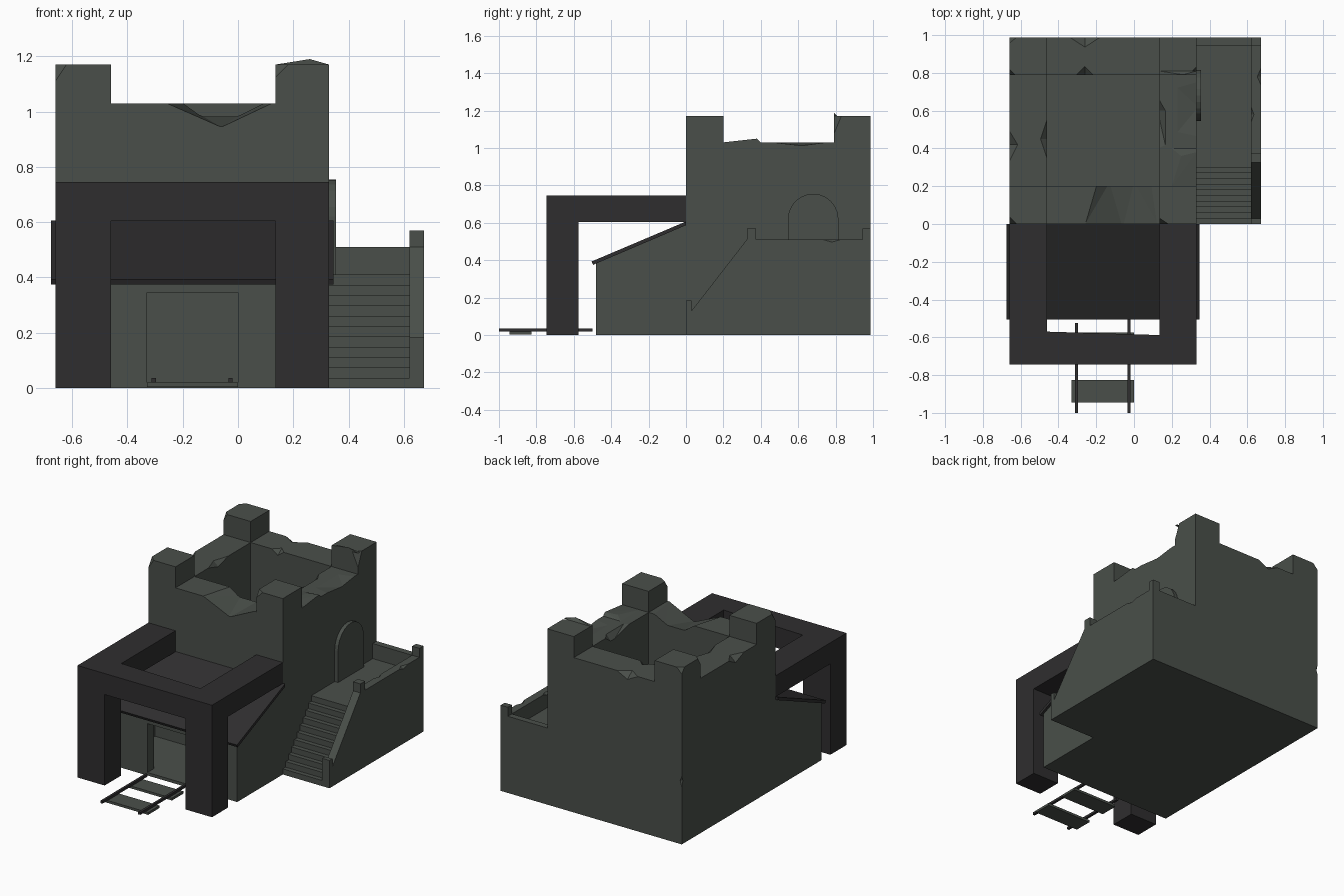
import bpy, bmesh
from mathutils import Vector

old = bpy.data.objects.get("Cube")
if old:
    bpy.data.objects.remove(old, do_unlink=True)


def material(name, colour):
    m = bpy.data.materials.new(name)
    m.use_nodes = True
    m.diffuse_color = (*colour, 1)
    m.node_tree.nodes["Principled BSDF"].inputs["Base Color"].default_value = (*colour, 1)
    return m


STONE = material("grey_green_stone", (0.068, 0.078, 0.068))
DARK = material("charcoal_wood", (0.028, 0.027, 0.028))


def finish(name, bm, mat):
    bmesh.ops.recalc_face_normals(bm, faces=bm.faces)
    me = bpy.data.meshes.new(name)
    bm.to_mesh(me)
    bm.free()
    ob = bpy.data.objects.new(name, me)
    bpy.context.collection.objects.link(ob)
    me.materials.append(mat)
    return ob


def prism(name, profile, axis, a, b, mat=STONE):
    """Extrude a (y, z) profile along x, or an (x, z) profile along y."""
    bm = bmesh.new()
    place = (lambda u, v: (a, u, v)) if axis == "x" else (lambda u, v: (u, a, v))
    face = bm.faces.new([bm.verts.new(place(u, v)) for u, v in profile])
    ext = bmesh.ops.extrude_face_region(bm, geom=[face])["geom"]
    move = Vector((b - a, 0, 0)) if axis == "x" else Vector((0, b - a, 0))
    bmesh.ops.translate(bm, vec=move, verts=[v for v in ext if isinstance(v, bmesh.types.BMVert)])
    return finish(name, bm, mat)


def box(name, x, y, z, mat=STONE):
    ring = [(y[0], z[0]), (y[1], z[0]), (y[1], z[1]), (y[0], z[1])]
    return prism(name, ring, "x", x[0], x[1], mat)


def hull(points):
    bm = bmesh.new()
    for p in points:
        bm.verts.new(p)
    bmesh.ops.convex_hull(bm, input=bm.verts)
    return finish("chip_cutter", bm, STONE)


def cut(ob, *cutters):
    for c in cutters:
        c.hide_render = True
        mod = ob.modifiers.new("cut", "BOOLEAN")
        mod.operation, mod.object, mod.solver = "DIFFERENCE", c, "EXACT"
        bpy.context.view_layer.objects.active = ob
        bpy.ops.object.modifier_apply(modifier=mod.name)
        bpy.data.objects.remove(c, do_unlink=True)


def chip(corner, sx, sy, dx, dy, dz):
    """Small pyramid that knocks off a top corner; sx, sy point inward."""
    x, y, z = corner
    x, y, z = x - sx * .004, y - sy * .004, z + .004
    return hull([(x, y, z), (x + sx * dx, y, z), (x, y + sy * dy, z), (x, y, z - dz)])


# Main extents
L, R, BACK = -.66, .33, .987
IL, IR, IB = -.46, .135, .79
TOP, MERLON = 1.03, 1.17

# Tower: hollow block with broken wall tops
tower = box("tower", (L, R), (0, BACK), (0, TOP))
cut(tower,
    box("hollow", (IL, IR), (.2, IB), (.5, 1.3)),
    # broken dip in the front wall
    hull([(-.27, -.02, 1.035), (-.06, -.02, .943), (.135, -.02, 1.035),
          (-.2, .22, 1.035), (-.13, .22, .985), (0, .22, .985), (.1, .22, 1.035)]),
    # crumbled edges on the other walls
    hull([(.34, .42, 1.035), (.34, .62, 1.012), (.34, .79, 1.035), (.2, .45, 1.035), (.2, .75, 1.035)]),
    hull([(.125, .38, 1.035), (.125, .6, .98), (.125, .68, 1.035), (.17, .4, 1.035), (.17, .6, 1.035)]),
    hull([(-.36, .995, 1.035), (-.26, .995, .985), (-.16, .995, 1.035), (-.26, .93, 1.035)]),
    hull([(-.32, .78, 1.035), (-.26, .78, .99), (-.2, .78, 1.035), (-.26, .84, 1.035)]),
    hull([(-.67, .3, 1.035), (-.67, .42, .985), (-.67, .52, 1.035), (-.61, .42, 1.035)]),
    hull([(-.45, .3, 1.035), (-.45, .45, .99), (-.45, .6, 1.035), (-.5, .45, 1.035)]),
    # nick in the rear corner
    hull([(-.67, .995, .32), (-.67, .995, .5), (-.64, .995, .42), (-.67, .965, .42)]))

# Rubble lip on the right wall
hull([(R, .2, TOP), (R, .4, TOP), (.2, .2, TOP), (.2, .4, TOP), (R, .38, 1.05), (.25, .36, 1.045)]).name = "rubble_lip"

# Corner blocks
for name, x, y, chips in [
    ("front_left_block", (L, IL), (0, .2), [(L, 0, 1, 1, .05, .05, .075)]),
    ("front_right_block", (IR, R), (0, .2), [(IR, 0, 1, 1, .06, .04, .06)]),
    ("rear_left_block", (L, IL), (IB, BACK), [(L, IB, 1, 1, .04, .04, .06), (L, BACK, 1, -1, .05, .04, .05)]),
    ("rear_right_block", (IR, R), (IB, BACK), [(R, IB, -1, 1, .05, .05, .12)]),
]:
    block = box(name, x, y, (TOP, MERLON))
    cut(block, *[chip((c[0], c[1], MERLON), *c[2:]) for c in chips])
hull([(IR, IB, MERLON), (R, IB, MERLON), (.26, IB, 1.19), (R, .81, MERLON), (IR, .81, MERLON)]).name = "rear_block_peak"

# Front room with sloping side walls and an open doorway
room = prism("front_room", [(-.48, 0), (0, 0), (0, .6), (-.48, .385)], "x", L, R)
cut(room,
    prism("room_space", [(-.41, .02), (-.03, .02), (-.03, .65), (-.41, .65)], "x", -.59, .26),
    box("doorway", (-.33, 0), (-.6, -.4), (.02, .345)))
prism("sloping_roof", [(-.505, .393), (-.497, .375), (0, .587), (0, .607)], "x", -.676, .346, DARK)

# Dark timber porch frame
for name, x in (("left", (L, IL)), ("right", (IR, R))):
    box(name + "_porch_post", x, (-.745, -.575), (0, .605), DARK)
porch = box("porch_beams", (L, R), (-.745, 0), (.605, .745), DARK)
cut(porch, hull([(x, y, z) for z in (.5, .9) for x, y in
                 ((IL, -.57), (IR, -.588), (IR, .1), (IL, .1))]))

# Side stairs and landing
STEPS, LAND, RUN = 11, .41, .33
profile = [(BACK, LAND), (BACK, 0), (0, 0)]
for i in range(STEPS):
    z = LAND * (i + 1) / STEPS
    profile += [(RUN * i / STEPS, z), (RUN * (i + 1) / STEPS, z)]
prism("stairs_and_landing", profile[:-1], "x", R, .62)

# Outer parapet with posts, and rear parapet
parapet = prism("stair_parapet", [
    (0, 0), (BACK, 0), (BACK, .57), (.945, .57), (.945, .51), (.375, .51),
    (.375, .57), (.325, .57), (.325, .51), (.03, .13), (.03, .185), (0, .185)], "x", .62, .673)
cut(parapet,
    hull([(.68, .7, .515), (.68, .78, .492), (.68, .86, .515), (.645, .78, .515)]),
    hull([(.61, .5, .515), (.61, .58, .485), (.61, .66, .515), (.64, .58, .515)]))
box("rear_parapet", (R, .62), (.945, BACK), (LAND, .51))

# Arched side door slab
arch = [(.545, LAND), (.815, LAND)]
bm = bmesh.new()
bmesh.ops.create_circle(bm, segments=24, radius=.135)
arch += [(.68 + v.co.x, .62 + v.co.y) for v in
         sorted((v for v in bm.verts if v.co.y > -.001), key=lambda v: -v.co.x)]
bm.free()
prism("arched_door", arch, "x", R - .01, .355)

# Ground track: two rails on flat boards
for name, x, end in (("left", -.305, -.525), ("right", -.027, -.5)):
    box(name + "_rail", (x - .008, x + .008), (-1, end), (.02, .036), DARK)
for name, y in (("outer", -.945), ("inner", -.695)):
    box(name + "_board", (-.33, 0), (y, y + .12), (.004, .02))
